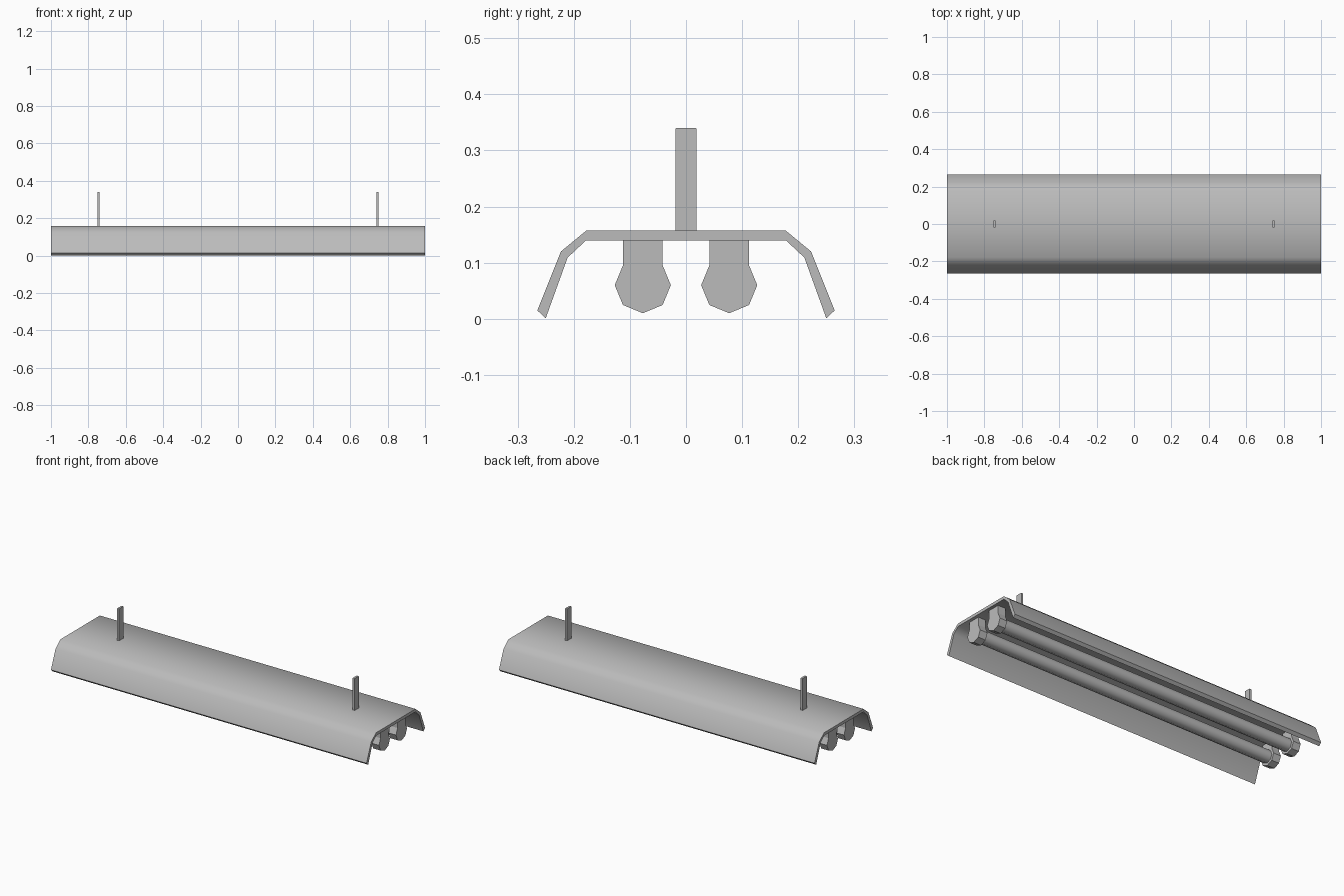
import bpy, bmesh, math

if "Cube" in bpy.data.objects:
    bpy.data.objects.remove(bpy.data.objects["Cube"])

# Mid-grey painted metal
grey = bpy.data.materials.new("mid_grey")
grey.diffuse_color = (0.5, 0.5, 0.5, 1)
grey.use_nodes = True
grey.node_tree.nodes["Principled BSDF"].inputs["Base Color"].default_value = grey.diffuse_color


def prism(name, profile, x0, x1, smooth=None):
    """Extrude a closed (y, z) profile along x."""
    bm = bmesh.new()
    face = bm.faces.new([bm.verts.new((x0, y, z)) for y, z in profile])
    ext = bmesh.ops.extrude_face_region(bm, geom=[face], use_keep_orig=True)
    verts = [v for v in ext["geom"] if isinstance(v, bmesh.types.BMVert)]
    bmesh.ops.translate(bm, verts=verts, vec=(x1 - x0, 0, 0))
    bmesh.ops.recalc_face_normals(bm, faces=bm.faces)
    mesh = bpy.data.meshes.new(name)
    bm.to_mesh(mesh)
    bm.free()
    mesh.materials.append(grey)
    obj = bpy.data.objects.new(name, mesh)
    bpy.context.collection.objects.link(obj)
    if smooth:
        bpy.ops.object.select_all(action="DESELECT")
        obj.select_set(True)
        bpy.context.view_layer.objects.active = obj
        bpy.ops.object.shade_smooth_by_angle(angle=math.radians(smooth))
    return obj


def octagon(cy, cz, r, angles):
    return [(cy + r * math.cos(math.radians(a)), cz + r * math.sin(math.radians(a))) for a in angles]


def mirrored(half):
    """Continue a half-profile with its mirror image in reverse order."""
    return half + [(-y, z) for y, z in reversed(half)]


# Bent sheet reflector: over the outside, back along the inside
outer = [(0.265, 0.015), (0.223, 0.12), (0.178, 0.157)]
inner = [(-0.25, 0.001), (-0.211, 0.109), (-0.178, 0.14)]
prism("reflector_shade", mirrored(outer) + mirrored(inner), -1, 1, smooth=50)

for side, cy in (("front", -0.077), ("back", 0.077)):
    # Lamp tube
    tube = octagon(cy, 0.06, 0.036, range(0, 360, 45))
    prism("lamp_tube_" + side, tube, -0.94, 0.94, smooth=50)
    # Sockets: lower octagon with a straight neck up to the shade
    socket = octagon(cy, 0.06, 0.05, range(135, 406, 45))
    neck = 0.05 * math.cos(math.pi / 4)
    socket += [(cy + neck, 0.141), (cy - neck, 0.141)]
    for end, s in (("left", -1), ("right", 1)):
        prism(f"socket_{side}_{end}", socket, s * 0.935, s * 0.982)

# Hanging straps
strap = mirrored([(0.019, 0.155), (0.019, 0.338), (0.018, 0.34)])
for end, s in (("left", -1), ("right", 1)):
    prism("hanger_strap_" + end, strap, s * 0.746 - 0.006, s * 0.746 + 0.006)
